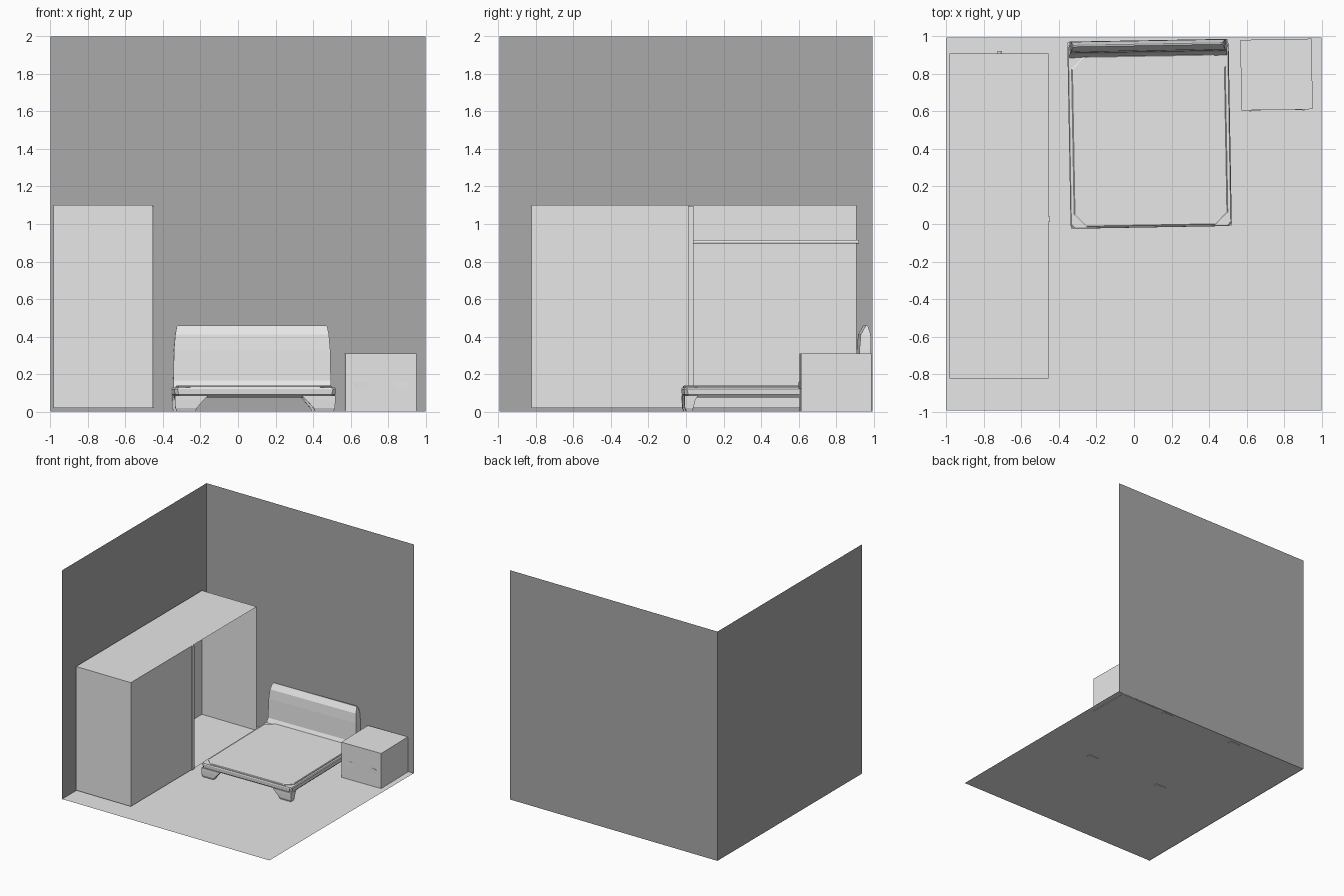
import bpy, bmesh, math
from mathutils import Matrix, Vector

if "Cube" in bpy.data.objects:
    bpy.data.objects.remove(bpy.data.objects["Cube"])


def material(name, v):
    m = bpy.data.materials.new(name)
    m.diffuse_color = (v, v, v, 1)
    m.use_nodes = True
    m.node_tree.nodes["Principled BSDF"].inputs["Base Color"].default_value = m.diffuse_color
    return m


LIGHT = material("light grey", 0.8)
DARK = material("mid grey", 0.4)
TURN = math.radians(1.0)


def make(name, verts, faces, mat, centre=None, fix=True):
    """Mesh object; with a centre, the points are local and turned slightly."""
    if centre:
        t = Matrix.Translation(Vector(centre)) @ Matrix.Rotation(TURN, 4, 'Z')
        verts = [t @ Vector(v) for v in verts]
    me = bpy.data.meshes.new(name)
    me.from_pydata([tuple(v) for v in verts], [], faces)
    if fix:
        bm = bmesh.new()
        bm.from_mesh(me)
        bmesh.ops.recalc_face_normals(bm, faces=bm.faces)
        bm.to_mesh(me)
        bm.free()
    me.materials.append(mat)
    ob = bpy.data.objects.new(name, me)
    bpy.context.collection.objects.link(ob)
    return ob


def loft(name, loops, mat, centre=None):
    """Skin a stack of loops and cap both ends."""
    n = len(loops[0])
    verts = [p for lp in loops for p in lp]
    faces = [list(range(n)), list(range(len(verts) - n, len(verts)))]
    for k in range(len(loops) - 1):
        for i in range(n):
            j = (i + 1) % n
            faces.append([k * n + i, k * n + j, (k + 1) * n + j, (k + 1) * n + i])
    return make(name, verts, faces, mat, centre)


def rect(x0, x1, y0, y1, z):
    return [(x0, y0, z), (x1, y0, z), (x1, y1, z), (x0, y1, z)]


def octagon(x, y0, y1, c, z):
    return [(-x + c, y0, z), (x - c, y0, z), (x, y0 + c, z), (x, y1 - c, z),
            (x - c, y1, z), (-x + c, y1, z), (-x, y1 - c, z), (-x, y0 + c, z)]


def box(name, x0, x1, y0, y1, z0, z1, mat, centre=None):
    return loft(name, [rect(x0, x1, y0, y1, z0), rect(x0, x1, y0, y1, z1)], mat, centre)


# Room: single-sheet floor and two walls
Y = 0.995
make("floor", rect(-1, 1, -Y, Y, 0.004), [[0, 1, 2, 3]], LIGHT, fix=False)
make("back_wall", [(-1, Y, 0), (1, Y, 0), (1, Y, 2), (-1, Y, 2)], [[0, 1, 2, 3]], DARK, fix=False)
make("left_wall", [(-1, -Y, 0), (-1, Y, 0), (-1, Y, 2), (-1, -Y, 2)], [[0, 1, 2, 3]], DARK, fix=False)

# Wardrobe: thin shell whose front is closed on one half only
wx0, wx1, wy0, wy1, z0, z1 = -0.985, -0.457, -0.825, 0.91, 0.02, 1.1
shell = rect(wx0, wx1, wy0, wy1, z0) + rect(wx0, wx1, wy0, wy1, z1)
make("wardrobe_shell", shell,
     [[3, 2, 1, 0], [4, 5, 6, 7], [0, 1, 5, 4], [2, 3, 7, 6], [3, 0, 4, 7]], LIGHT, fix=False)
make("wardrobe_door", [(wx1, wy0, z0), (wx1, 0.02, z0), (wx1, 0.02, z1), (wx1, wy0, z1)],
     [[0, 1, 2, 3]], LIGHT, fix=False)
box("wardrobe_divider", wx0 + 0.002, -0.449, 0.01, 0.04, z0, 1.095, LIGHT)
rod = [[(-0.717 + 0.01 * math.cos(a * math.pi / 6), y, 0.905 + 0.01 * math.sin(a * math.pi / 6))
        for a in range(12)] for y in (0.04, 0.922)]
loft("hanging_rod", rod, LIGHT)

# Bed, built around its own centre and turned one degree
BED = (0.083, 0.48, 0)
loft("bed_frame", [octagon(0.415, -0.475, 0.475, 0.03, 0.075),
                   octagon(0.428, -0.495, 0.49, 0.02, 0.09),
                   octagon(0.43, -0.498, 0.49, 0.015, 0.12),
                   octagon(0.425, -0.495, 0.49, 0.02, 0.128)], LIGHT, BED)
loft("bed_platform", [octagon(0.41, -0.49, 0.42, 0.065, 0.12),
                      octagon(0.41, -0.49, 0.42, 0.065, 0.134),
                      octagon(0.405, -0.485, 0.415, 0.065, 0.138)], LIGHT, BED)


# Four legs, wide at the rail and narrow at the foot
def leg_loop(sx, sy, w, d, inset, z):
    xs = sorted((sx * (0.43 - inset), sx * (0.43 - w)))
    ys = sorted((sy * (0.498 - inset), sy * (0.498 - d)))
    return rect(xs[0], xs[1], ys[0], ys[1], z)


for sx, side in ((-1, "left"), (1, "right")):
    for sy, end in ((-1, "front"), (1, "back")):
        loft(f"bed_leg_{end}_{side}",
             [leg_loop(sx, sy, 0.11, 0.045, 0.012, 0.0),
              leg_loop(sx, sy, 0.12, 0.05, 0.004, 0.02),
              leg_loop(sx, sy, 0.155, 0.06, 0.002, 0.06),
              leg_loop(sx, sy, 0.18, 0.075, 0.002, 0.085)], LIGHT, BED)

# Headboard: half width, front y, back y, z at each level
levels = [(0.42, 0.412, 0.495, 0.125), (0.42, 0.432, 0.498, 0.165),
          (0.417, 0.438, 0.5, 0.33), (0.41, 0.445, 0.498, 0.41),
          (0.402, 0.468, 0.485, 0.452), (0.395, 0.472, 0.48, 0.46)]
loft("headboard", [rect(-w, w, a, b, z) for w, a, b, z in levels], LIGHT, BED)

# Bedside cabinet with a bowed handle that sinks into the front
CAB = (0.76, 0.797, 0)
box("bedside_cabinet", -0.19, 0.19, -0.188, 0.188, 0, 0.31, LIGHT, CAB)
bar = []
for i in range(13):
    t = -1 + i / 6
    y = -0.186 - 0.008 * t * t
    h = 0.014 if abs(t) == 1 else 0.021
    x = 0.147 * t
    bar.append([(x, y, 0.14 - h), (x, y + 0.012, 0.14 - h),
                (x, y + 0.012, 0.14 + h), (x, y, 0.14 + h)])
loft("cabinet_handle", bar, LIGHT, CAB)
